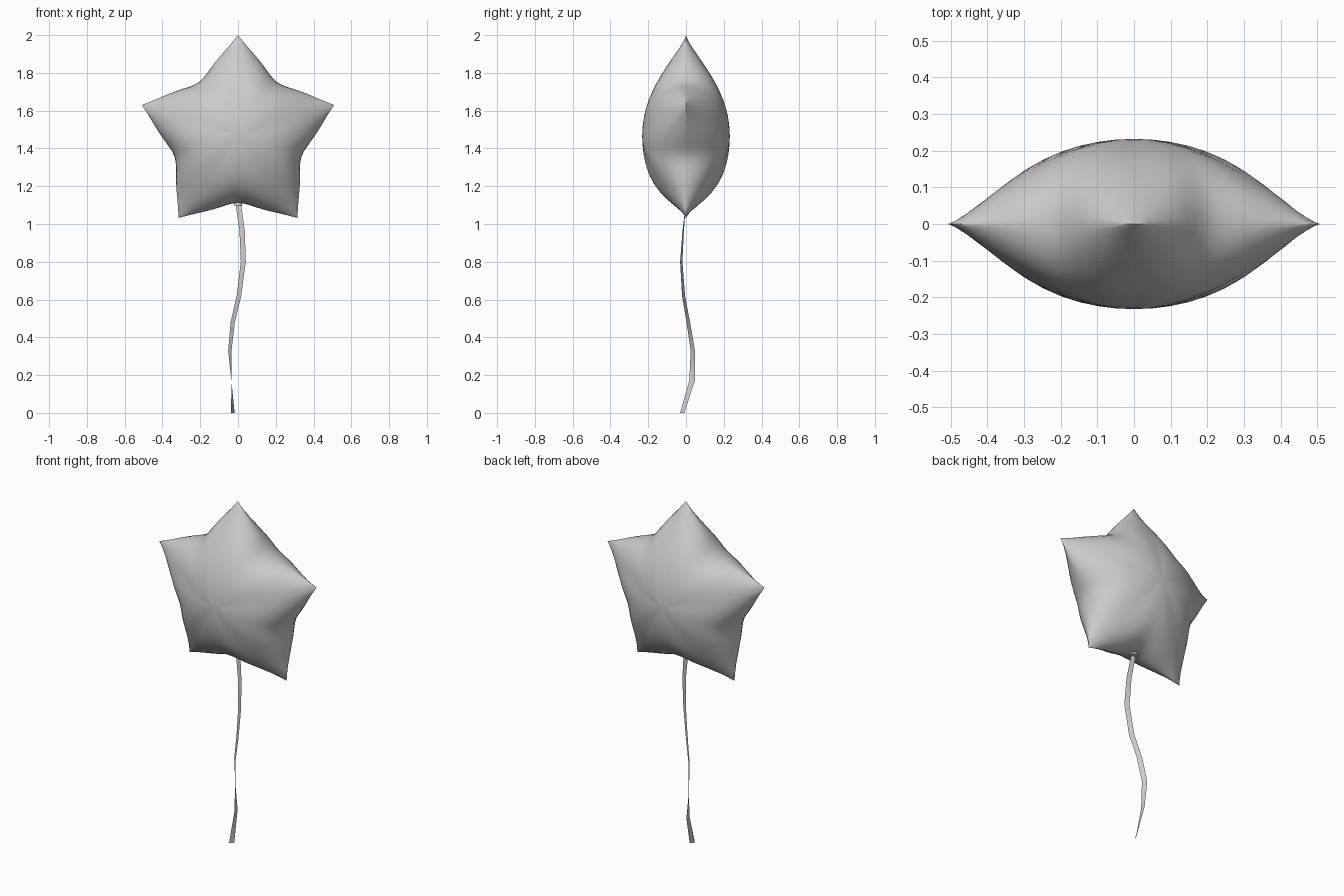
import bpy, bmesh
from math import sin, cos, pi, radians
from mathutils import Vector

if "Cube" in bpy.data.objects:
    bpy.data.objects.remove(bpy.data.objects["Cube"])

CZ, R, DEPTH = 1.465, 0.535, 0.232   # star centre height, tip radius, half thickness
SEG, RINGS = 80, 12


def finish(name, bm):
    me = bpy.data.meshes.new(name)
    bm.normal_update()
    bm.to_mesh(me)
    bm.free()
    for p in me.polygons:
        p.use_smooth = True
    ob = bpy.data.objects.new(name, me)
    bpy.context.collection.objects.link(ob)
    bpy.context.view_layer.objects.active = ob
    ob.select_set(True)
    bpy.ops.object.shade_smooth_by_angle(angle=radians(50))
    ob.select_set(False)
    return ob


def membrane(r, c):
    # inflated five-point membrane, zero on the star outline
    return 0.6 - r * r + 0.4 * r ** 5 * c


def rim(c):
    lo, hi = 0.5, 1.0
    for _ in range(40):
        mid = (lo + hi) / 2
        if membrane(mid, c) > 0:
            lo = mid
        else:
            hi = mid
    return lo if c < 0.9999 else 1.0


# Puffy foil star: two inflated halves sharing one seam
bm = bmesh.new()
seam = []
cols = []
for i in range(SEG):
    a = 2 * pi * i / SEG
    c = cos(5 * a)
    edge = rim(c)
    out = R * edge * (1 - 0.086 * ((1 - c) / 2) ** 2)
    cols.append((a, c, edge, out))
    seam.append(bm.verts.new((out * sin(a), 0, CZ + out * cos(a))))
for side in (-1, 1):
    centre = bm.verts.new((0, side * DEPTH, CZ))
    prev = None
    for k in range(1, RINGS + 1):
        t = sin(pi / 2 * k / RINGS)
        if k == RINGS:
            ring = seam
        else:
            ring = []
            for a, c, edge, out in cols:
                u = max(membrane(t * edge, c), 0) / 0.6
                y = side * DEPTH * u ** (0.6 + 0.1 * c)
                ring.append(bm.verts.new((t * out * sin(a), y, CZ + t * out * cos(a))))
        for i in range(SEG):
            j = (i + 1) % SEG
            if prev is None:
                bm.faces.new((centre, ring[i], ring[j]))
            else:
                bm.faces.new((prev[i], ring[i], ring[j], prev[j]))
        prev = ring
bmesh.ops.recalc_face_normals(bm, faces=bm.faces)
finish("star_balloon", bm)

# Small tied neck under the lower notch
bm = bmesh.new()
bmesh.ops.create_cone(bm, cap_ends=True, segments=10, radius1=0.025, radius2=0.012, depth=0.03)
bmesh.ops.translate(bm, vec=Vector((0, 0, 1.113)), verts=bm.verts)
finish("balloon_neck", bm)

# Twisting flat ribbon: x, y, z, twist in degrees
path = [(0.0, 0.0, 1.12, 0), (0.022, -0.015, 0.96, -15), (0.028, -0.025, 0.80, -25),
        (0.005, -0.013, 0.62, -33), (-0.028, 0.012, 0.48, -40), (-0.043, 0.036, 0.33, -52),
        (-0.035, 0.032, 0.17, -90), (-0.027, -0.02, 0.0, -130)]
bm = bmesh.new()
rows = []
for x, y, z, tw in path:
    d = Vector((cos(radians(tw)), sin(radians(tw)), 0)) * 0.0145
    p = Vector((x, y, z))
    rows.append((bm.verts.new(p - d), bm.verts.new(p + d)))
for (a, b), (c, d) in zip(rows, rows[1:]):
    bm.faces.new((a, c, d, b))
finish("ribbon", bm)
